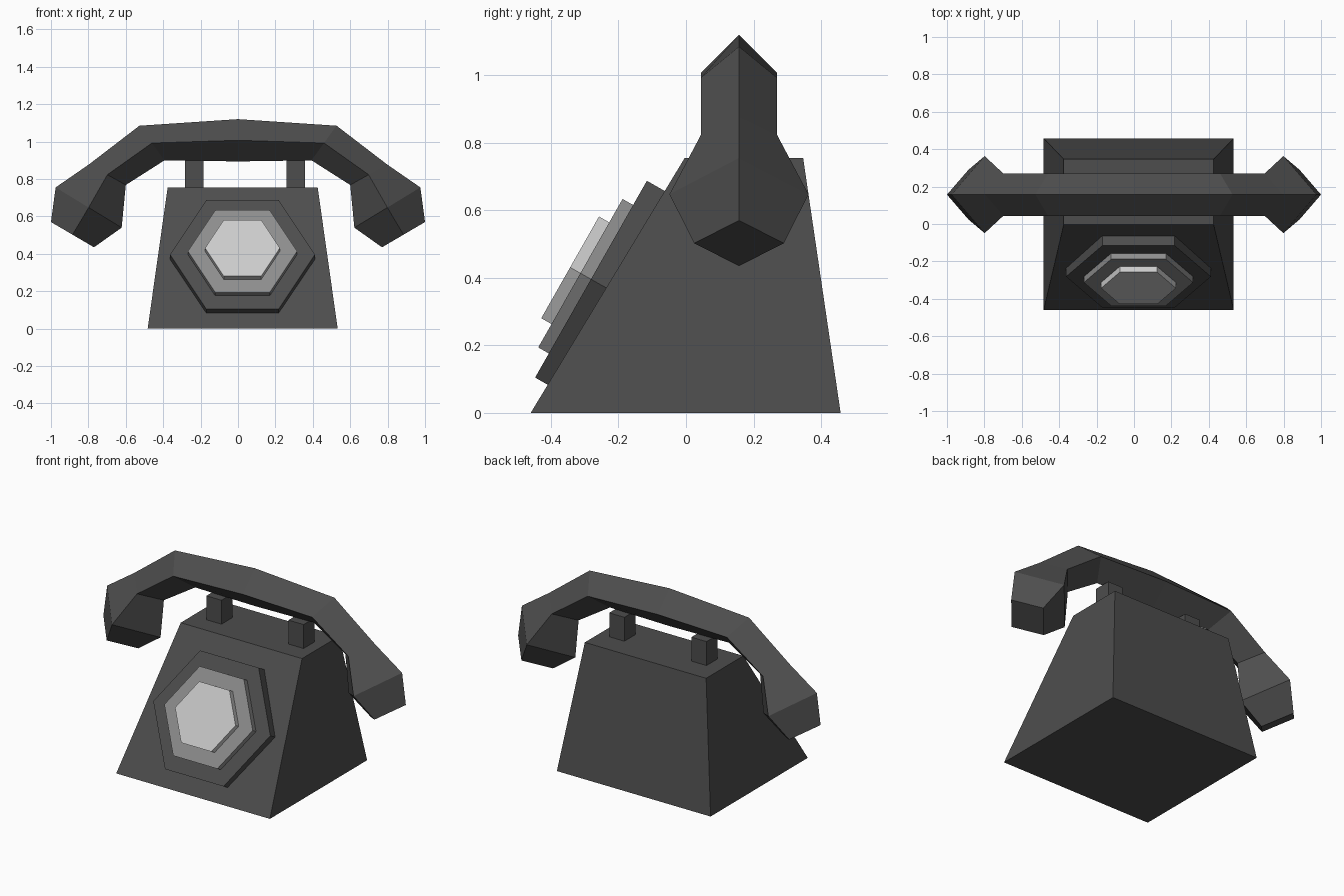
import bpy
from math import cos, sin, pi, radians
from mathutils import Vector

if "Cube" in bpy.data.objects:
    bpy.data.objects.remove(bpy.data.objects["Cube"])


def material(name, v):
    m = bpy.data.materials.new(name)
    m.diffuse_color = (v, v, v, 1)
    m.use_nodes = True
    m.node_tree.nodes["Principled BSDF"].inputs["Base Color"].default_value = m.diffuse_color
    return m


DARK = material("dark_grey", 0.075)
MID = material("mid_grey", 0.27)
LIGHT = material("light_grey", 0.55)


def loft(name, rings, mat):
    """Skin a list of equal-sided rings and cap both ends."""
    n = len(rings[0])
    verts = [tuple(p) for r in rings for p in r]
    faces = [(k * n + i, k * n + (i + 1) % n, (k + 1) * n + (i + 1) % n, (k + 1) * n + i)
             for k in range(len(rings) - 1) for i in range(n)]
    faces += [tuple(reversed(range(n))), tuple(range(len(verts) - n, len(verts)))]
    me = bpy.data.meshes.new(name)
    me.from_pydata(verts, [], faces)
    me.materials.append(mat)
    ob = bpy.data.objects.new(name, me)
    bpy.context.collection.objects.link(ob)
    return ob


def rect(x0, x1, y0, y1, z):
    return [(x0, y0, z), (x1, y0, z), (x1, y1, z), (x0, y1, z)]


# Tapered body with sloping front
loft("body", [rect(-0.483, 0.533, -0.46, 0.458, 0),
              rect(-0.376, 0.426, -0.004, 0.347, 0.755)], DARK)

# Cradle posts under the handset
for side, x in (("left", -0.234), ("right", 0.309)):
    loft("cradle_post_" + side, [rect(x - 0.05, x + 0.05, 0.107, 0.212, 0.74),
                                 rect(x - 0.05, x + 0.05, 0.107, 0.212, 0.898)], DARK)

# Stacked hexagonal dial lying on the sloping front
TILT = radians(60.4)
UP = Vector((0, cos(TILT), sin(TILT)))
OUT = Vector((0, -sin(TILT), cos(TILT)))
FACE = Vector((0.024, -0.2815, 0.396))


def dial_plate(name, radius, top, depth, mat):
    def ring(h):
        c = FACE + OUT * h
        return [c + Vector((radius * cos(i * pi / 3), 0, 0)) + UP * radius * sin(i * pi / 3)
                for i in range(6)]
    loft(name, [ring(top - depth), ring(top)], mat)


dial_plate("dial_base", 0.387, 0, 0.065, DARK)
dial_plate("dial_ring", 0.292, 0.036, 0.036, MID)
dial_plate("dial_centre", 0.2, 0.071, 0.035, LIGHT)

# Handset: diamond sections given as outer x, z, inner x, z, half width
HALF = [(0, 1.12, 0, 0.894, 0.113),
        (0.527, 1.085, 0.393, 0.9, 0.113),
        (0.797, 0.878, 0.6, 0.768, 0.113),
        (0.975, 0.755, 0.622, 0.54, 0.206),
        (1.0, 0.57, 0.77, 0.435, 0.133)]
HY = 0.157


def diamond(s, ox, oz, ix, iz, w):
    mx, mz = s * (ox + ix) / 2, (oz + iz) / 2
    return [(s * ox, HY, oz), (mx, HY - w, mz), (s * ix, HY, iz), (mx, HY + w, mz)]


loft("handset", [diamond(-1, *h) for h in reversed(HALF[1:])]
     + [diamond(1, *h) for h in HALF], DARK)

# Consistent outward normals
import bmesh
for ob in bpy.context.collection.objects:
    bm = bmesh.new()
    bm.from_mesh(ob.data)
    bmesh.ops.recalc_face_normals(bm, faces=bm.faces)
    bm.to_mesh(ob.data)
    bm.free()
